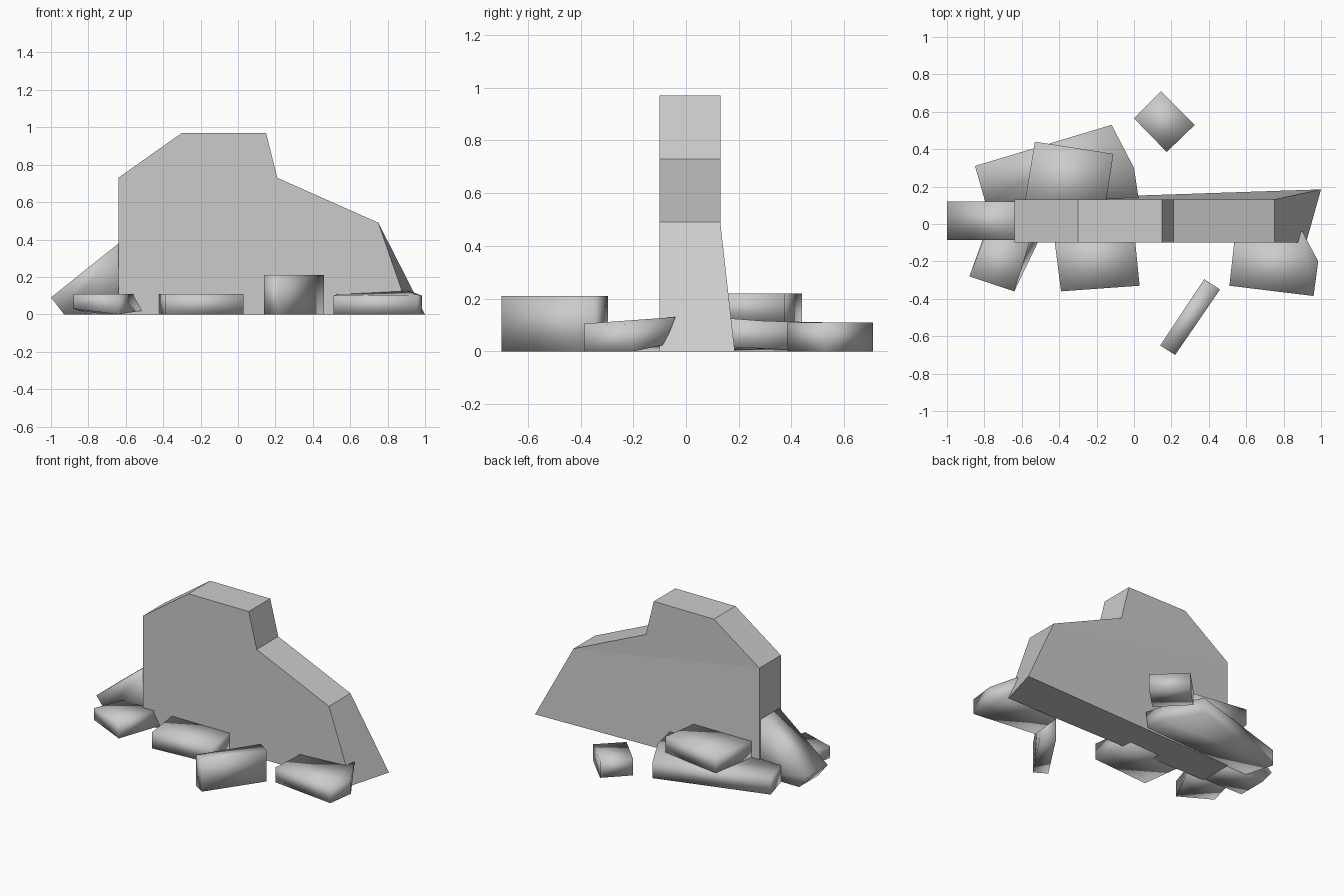
import bpy, bmesh

cube = bpy.data.objects.get("Cube")
if cube:
    bpy.data.objects.remove(cube, do_unlink=True)

stone = bpy.data.materials.new("grey_stone")
stone.use_nodes = True
GREY = (0.6, 0.6, 0.6, 1)
stone.diffuse_color = GREY
stone.node_tree.nodes["Principled BSDF"].inputs["Base Color"].default_value = GREY


def loft(name, ring_a, ring_b, smooth=True, cut=None):
    """Solid between two matching rings of points; cut splits the second cap."""
    bm = bmesh.new()
    a = [bm.verts.new(p) for p in ring_a]
    b = [bm.verts.new(p) for p in ring_b]
    n = len(a)
    bm.faces.new(a[::-1])
    cap = bm.faces.new(b)
    for i in range(n):
        j = (i + 1) % n
        bm.faces.new((a[i], a[j], b[j], b[i]))
    if cut:
        bmesh.utils.face_split(cap, b[cut[0]], b[cut[1]])
    bmesh.ops.recalc_face_normals(bm, faces=bm.faces)
    for f in bm.faces:
        f.smooth = smooth
    mesh = bpy.data.meshes.new(name)
    bm.to_mesh(mesh)
    bm.free()
    mesh.materials.append(stone)
    ob = bpy.data.objects.new(name, mesh)
    bpy.context.collection.objects.link(ob)
    return ob


def slab(name, outline, low=0.0, high=0.11):
    """Upright block over a ground outline."""
    return loft(name, [(x, y, low) for x, y in outline],
                [(x, y, high) for x, y in outline])


# Broken wall: the foot flares back at the right end
profile = [(-0.64, 0), (-0.64, 0.73), (-0.3, 0.97), (0.15, 0.97),
           (0.21, 0.73), (0.75, 0.49)]
front = [(x, -0.1, z) for x, z in profile] + [(0.92, -0.1, 0)]
back = [(x, 0.13, z) for x, z in profile] + [(1.0, 0.185, 0)]
loft("wall", front, back, smooth=False, cut=(1, 5))

# Chunk leaning on the left end
lean = [(-1, 0.09), (-0.93, 0), (-0.6, 0), (-0.6, 0.41)]
loft("leaning_chunk", [(x, -0.085, z) for x, z in lean],
     [(x, 0.12, z) for x, z in lean])

# Fallen blocks in front
loft("front_left_block",
     [(-0.88, -0.28, 0.03), (-0.64, -0.36, 0), (-0.51, -0.09, 0.02), (-0.79, -0.03, 0)],
     [(-0.88, -0.28, 0.11), (-0.64, -0.36, 0.11), (-0.55, -0.07, 0.11), (-0.78, -0.03, 0.11)])
slab("front_middle_block", [(-0.39, -0.36), (0.03, -0.33), (0, -0.03), (-0.43, -0.05)])
slab("front_post", [(0.14, -0.65), (0.22, -0.7), (0.46, -0.35), (0.375, -0.295)], high=0.21)
loft("front_right_block",
     [(0.51, -0.33, 0), (0.96, -0.385, 0), (0.985, -0.2, 0), (0.91, -0.08, 0.025), (0.54, -0.06, 0)],
     [(0.51, -0.33, 0.1), (0.96, -0.385, 0.105), (0.985, -0.2, 0.1), (0.9, -0.04, 0.13), (0.54, -0.06, 0.11)])

# Fallen blocks behind
loft("back_slab",
     [(-0.85, 0.31, 0), (-0.79, 0.1, 0), (0.02, 0.1, 0.02), (0, 0.3, 0.01), (-0.12, 0.53, 0)],
     [(-0.85, 0.31, 0.11), (-0.79, 0.1, 0.11), (0.03, 0.1, 0.13), (0, 0.3, 0.115), (-0.12, 0.53, 0.11)])
slab("back_upper_block", [(-0.53, 0.44), (-0.59, 0.08), (-0.16, 0.05), (-0.11, 0.375)], 0.11, 0.22)
slab("back_cube", [(0, 0.565), (0.175, 0.385), (0.325, 0.53), (0.145, 0.71)])
